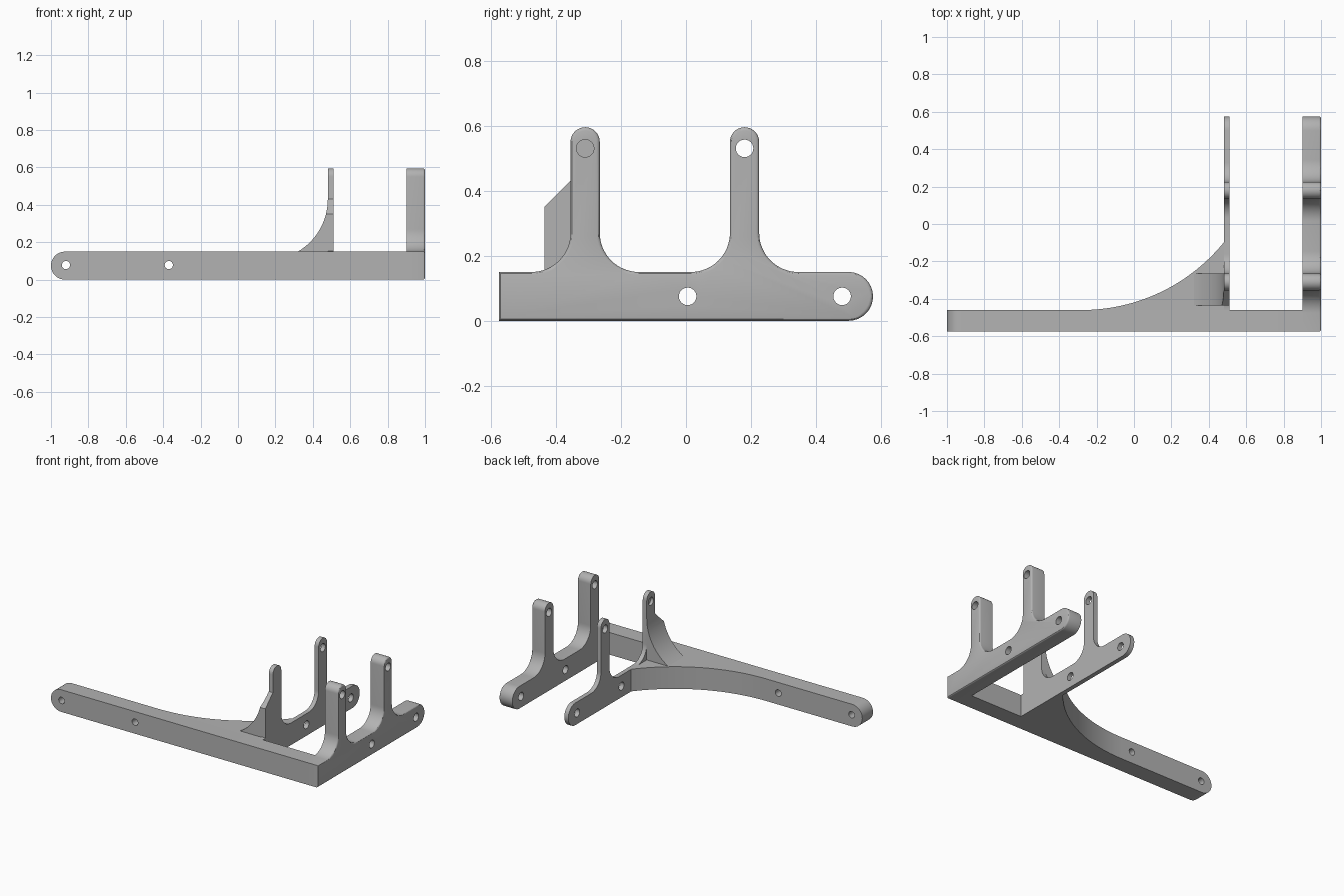
import bpy, bmesh
from math import sin, cos, pi, radians, asin, sqrt
from mathutils import Vector

if "Cube" in bpy.data.objects:
    bpy.data.objects.remove(bpy.data.objects["Cube"])

grey = bpy.data.materials.new("plain grey")
grey.use_nodes = True
grey.diffuse_color = (0.45, 0.45, 0.45, 1)
grey.node_tree.nodes["Principled BSDF"].inputs["Base Color"].default_value = (0.45, 0.45, 0.45, 1)

# Maps a profile point plus a depth to 3D, per extrusion axis
PLACE = {"X": lambda u, v, d: (d, u, v),
         "Y": lambda u, v, d: (u, d, v),
         "Z": lambda u, v, d: (u, v, d)}


def arc(cu, cv, r, start, end, n=16):
    angles = [radians(start + (end - start) * i / n) for i in range(n + 1)]
    return [(cu + r * cos(a), cv + r * sin(a)) for a in angles]


def extrude(name, points, axis, d0, d1, edge_round=0, chamfer=None):
    """Extrude a closed profile; optionally round the rim at d1 and slice by a plane."""
    bm = bmesh.new()
    place = PLACE[axis]
    low = [bm.verts.new(place(u, v, d0)) for u, v in points]
    high = [bm.verts.new(place(u, v, d1)) for u, v in points]
    bm.faces.new(low)
    rim = bm.faces.new(high)
    for i in range(len(points)):
        j = (i + 1) % len(points)
        bm.faces.new((low[i], low[j], high[j], high[i]))
    bmesh.ops.recalc_face_normals(bm, faces=bm.faces)
    if edge_round:
        bmesh.ops.bevel(bm, geom=list(rim.edges), offset=edge_round, segments=3,
                        profile=0.5, affect="EDGES")
    if chamfer:
        cut = bmesh.ops.bisect_plane(bm, geom=bm.verts[:] + bm.edges[:] + bm.faces[:],
                                     plane_co=chamfer[0], plane_no=chamfer[1], clear_outer=True)
        edges = [e for e in cut["geom_cut"] if isinstance(e, bmesh.types.BMEdge)]
        bmesh.ops.holes_fill(bm, edges=edges)
    mesh = bpy.data.meshes.new(name)
    bm.to_mesh(mesh)
    bm.free()
    mesh.materials.append(grey)
    obj = bpy.data.objects.new(name, mesh)
    bpy.context.collection.objects.link(obj)
    return obj


def select_only(obj):
    bpy.ops.object.select_all(action="DESELECT")
    obj.select_set(True)
    bpy.context.view_layer.objects.active = obj


def drill(obj, axis, u, v, r, d0, d1):
    cutter = extrude("drill", arc(u, v, r, 0, 345, 23), axis, d0, d1)
    mod = obj.modifiers.new("hole", "BOOLEAN")
    mod.operation = "DIFFERENCE"
    mod.solver = "EXACT"
    mod.object = cutter
    select_only(obj)
    bpy.ops.object.modifier_apply(modifier=mod.name)
    bpy.data.objects.remove(cutter)


def smooth(obj):
    select_only(obj)
    bpy.ops.object.shade_smooth_by_angle(angle=radians(30))


BAR_H, FRONT, BAR_BACK, BACK = 0.15, -0.575, -0.46, 0.575
LEGS = (-0.31, 0.18)
LEG_HALF, LEG_TOP = 0.045, 0.595
PLATE_HOLES = ((0.005, 0.075), (0.48, 0.075), (LEGS[1], 0.53))
HOLE_R = 0.027


def plate_profile(start, fillet):
    """Side outline: base strip, round rear end and two filleted round-topped legs."""
    end_r = BAR_H / 2
    pts = [(start, 0)] + arc(BACK - end_r, end_r, end_r, -90, 90)
    for c in reversed(LEGS):
        right, left = c + LEG_HALF + fillet, c - LEG_HALF - fillet
        pts += arc(right, BAR_H + fillet, fillet, 270, 180)
        pts += arc(c, LEG_TOP - LEG_HALF, LEG_HALF, 0, 180)
        pts += arc(left, BAR_H + fillet, fillet, 0, -90)
    return pts + [(start, BAR_H)]


# Long front bar with a round end
end_r = BAR_H / 2
bar = extrude("front_bar", [(0.90, 0), (0.90, BAR_H)] + arc(-1 + end_r, end_r, end_r, 90, 270),
              "Y", FRONT, BAR_BACK)
for x in (-0.92, -0.37):
    drill(bar, "Y", x, 0.078, 0.022, -0.7, -0.3)
smooth(bar)

# Thick outer plate with a softened outer rim
outer = extrude("outer_plate", plate_profile(FRONT, 0.12), "X", 0.90, 1.0, edge_round=0.01)
for y, z in PLATE_HOLES + ((LEGS[0], 0.53),):
    drill(outer, "X", y, z, HOLE_R, 0.8, 1.1)
smooth(outer)

# Thin inner plate; its front leg has a blind hole
inner = extrude("inner_plate", plate_profile(BAR_BACK, 0.104), "X", 0.48, 0.51)
for y, z in PLATE_HOLES:
    drill(inner, "X", y, z, HOLE_R, 0.4, 0.6)
drill(inner, "X", LEGS[0], 0.53, HOLE_R, 0.4, 0.5)
smooth(inner)

# Curved web between the bar and the inner plate
web_r, web_x = 0.98, -0.28
sweep = asin((0.48 - web_x) / web_r) * 180 / pi
web = extrude("curved_web", [(0.48, BAR_BACK)]
              + arc(web_x, BAR_BACK + web_r, web_r, -90 + sweep, -90, 28), "Z", 0, BAR_H)
smooth(web)

# Concave gusset behind the front leg, chamfered at the front corner
gus_r, gus_top = 0.325, 0.43
drop = asin((gus_top - BAR_H) / gus_r) * 180 / pi
gusset = extrude("leg_gusset", arc(0.48 - gus_r, gus_top, gus_r, -drop, 0)
                 + [(0.51, gus_top), (0.51, BAR_H)], "Y", -0.435, LEGS[0] + LEG_HALF,
                 chamfer=(Vector((0.5, -0.435, 0.35)), Vector((0, -1, 1))))
smooth(gusset)
